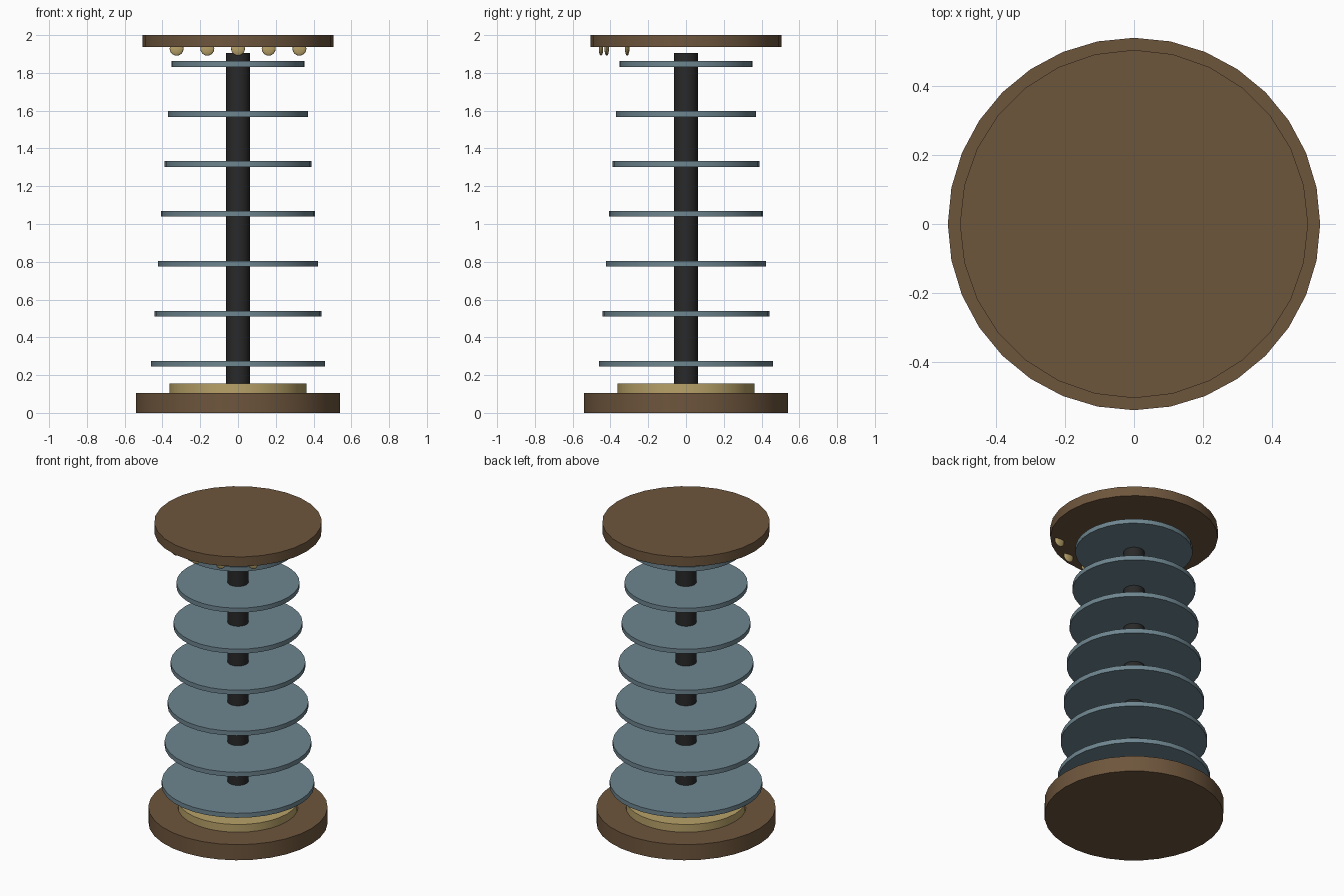
import bpy, math

if "Cube" in bpy.data.objects:
    bpy.data.objects.remove(bpy.data.objects["Cube"])


def mat(name, rgb):
    m = bpy.data.materials.new(name)
    m.diffuse_color = (*rgb, 1)
    m.use_nodes = True
    m.node_tree.nodes["Principled BSDF"].inputs["Base Color"].default_value = m.diffuse_color
    return m


wood = mat("brown_wood", (0.155, 0.092, 0.046))
brass = mat("brass", (0.48, 0.36, 0.14))
steel = mat("blue_grey", (0.155, 0.235, 0.275))
dark = mat("dark_shaft", (0.022, 0.022, 0.022))


def finish(name, m):
    ob = bpy.context.object
    ob.name = name
    ob.data.materials.append(m)
    bpy.ops.object.shade_smooth_by_angle(angle=math.radians(30))
    return ob


def disc(name, r, z0, z1, m, sides=32):
    bpy.ops.mesh.primitive_cylinder_add(vertices=sides, radius=r, depth=z1 - z0,
                                        location=(0, 0, (z0 + z1) / 2))
    return finish(name, m)


# Base, collar, central shaft and cap
disc("base", 0.54, 0.0, 0.104, wood)
disc("base_collar", 0.363, 0.104, 0.155, brass)
disc("shaft", 0.063, 0.104, 1.905, dark, 24)
disc("cap", 0.505, 1.936, 2.0, wood, 28)

# Seven evenly spaced plates, tapering upward
for i in range(7):
    z = 0.26 + i * 0.2645
    disc(f"plate_{i + 1}", 0.46 - i * 0.0178, z - 0.015, z + 0.015, steel)

# Small brass studs along the front arc under the cap
for i in range(-2, 3):
    x = i * 0.1625
    bpy.ops.mesh.primitive_uv_sphere_add(segments=12, ring_count=8, radius=0.037,
                                         location=(x, -math.sqrt(0.45 ** 2 - x * x), 1.928))
    ob = finish(f"stud_{i + 3}", brass)
    ob.scale = (1, 0.32, 1)
